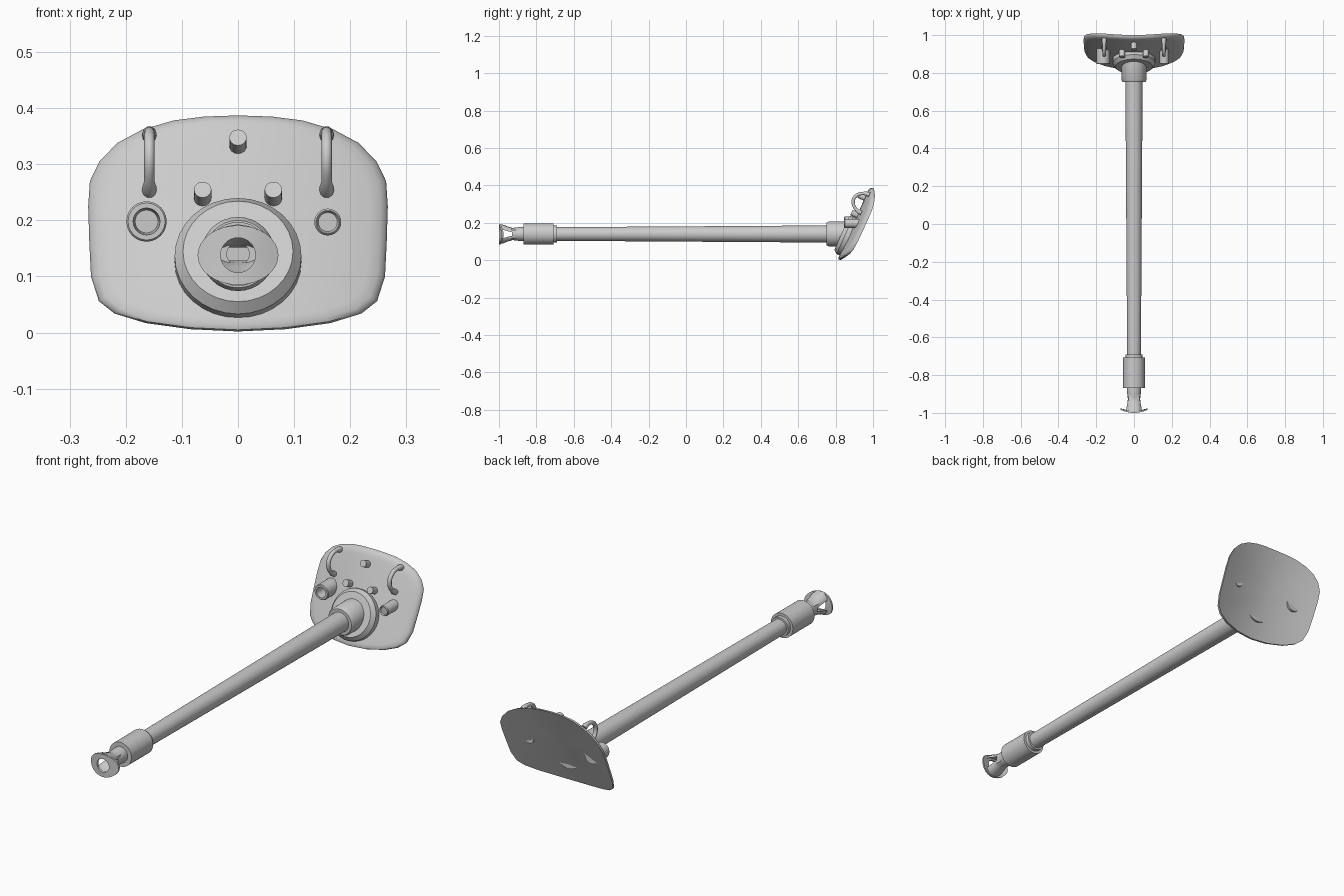
import bpy, bmesh, math
from mathutils import Vector, Matrix

if "Cube" in bpy.data.objects:
    bpy.data.objects.remove(bpy.data.objects["Cube"])

grey = bpy.data.materials.new("light_grey")
grey.diffuse_color = (0.6, 0.6, 0.6, 1)
grey.use_nodes = True
grey.node_tree.nodes["Principled BSDF"].inputs["Base Color"].default_value = grey.diffuse_color
SLOPE = 0.445
NORMAL = Vector((0, -1, SLOPE)).normalized()
AXIS_Z = 0.14


def surf(x, z):
    """Front surface of the curved, leaning plate."""
    return 0.808 + SLOPE * z + 0.68 * x * x


def finish(name, bm, angle=35):
    bmesh.ops.recalc_face_normals(bm, faces=bm.faces)
    me = bpy.data.meshes.new(name)
    bm.to_mesh(me)
    bm.free()
    me.materials.append(grey)
    ob = bpy.data.objects.new(name, me)
    bpy.context.collection.objects.link(ob)
    bpy.ops.object.select_all(action='DESELECT')
    ob.select_set(True)
    bpy.context.view_layer.objects.active = ob
    bpy.ops.object.shade_smooth_by_angle(angle=math.radians(angle))
    return ob


def bridge(bm, rings, closed=False):
    pairs = list(zip(rings, rings[1:]))
    if closed:
        pairs.append((rings[-1], rings[0]))
    for a, b in pairs:
        n = len(a)
        for i in range(n):
            bm.faces.new((a[i], a[(i + 1) % n], b[(i + 1) % n], b[i]))


def lathe(name, profile, origin, axis=(0, -1, 0), n=32, closed=False):
    """Turn (distance, radius) pairs around an axis."""
    bm = bmesh.new()
    rot = Vector((0, 0, 1)).rotation_difference(Vector(axis)).to_matrix()
    o = Vector(origin)
    rings = [[bm.verts.new(o + rot @ Vector((r * math.cos(t), r * math.sin(t), d)))
              for t in (2 * math.pi * i / n for i in range(n))] for d, r in profile]
    bridge(bm, rings, closed)
    if not closed:
        bm.faces.new(rings[0])
        bm.faces.new(rings[-1])
    return finish(name, bm)


# Curved plate: concentric rings of one outline, front and back
half = [(0, .387), (.06, .385), (.115, .378), (.17, .362), (.215, .338), (.247, .305),
        (.264, .27), (.267, .225), (.265, .16), (.262, .1), (.248, .056), (.22, .034),
        (.165, .017), (.085, .006), (0, .002)]
outline = half + [(-x, z) for x, z in half[-2:0:-1]]
bm = bmesh.new()
rings = []
for s, off in [(.08, .02), (.35, .02), (.7, .02), (1, .02), (1, .013), (.985, .006),
               (.95, .001), (.88, 0), (.7, 0), (.35, 0), (.08, 0)]:
    ring = []
    for x, z in outline:
        px, pz = x * s, .195 + (z - .195) * s
        ring.append(bm.verts.new((px, surf(px, pz) + off, pz)))
    rings.append(ring)
bridge(bm, rings)
bm.faces.new(rings[0])
bm.faces.new(rings[-1])
finish("plate", bm, 40)

# Tilted mounting disc and the straight collar through it
lathe("mount_disc", [(-.01, .113), (.016, .113), (.036, .098)],
      (0, surf(0, .13), .13), NORMAL)
lathe("mount_collar", [(0, .066), (.108, .066), (.118, .06)], (0, .87, AXIS_Z))

# Long tapering tube, sleeve and neck
lathe("tube", [(0, .046), (1.55, .036)], (0, .8, AXIS_Z))
lathe("sleeve", [(0, .045), (.018, .045), (.018, .057), (.178, .057), (.178, .037),
                 (.2, .037), (.24, .032), (.24, .02), (.15, .02)], (0, -.69, AXIS_Z))

# End fork: an upper and a lower arm flaring forward
for name, sgn in (("upper_arm", 1), ("lower_arm", -1)):
    bm = bmesh.new()
    rings = []
    for y, lo, hi, w in [(-.905, .012, .033, .032), (-.93, .016, .033, .033),
                         (-.955, .026, .041, .036), (-.975, .036, .049, .04),
                         (-.992, .036, .053, .042)]:
        # arched cross-section
        sec = [(-w, lo * .6), (-w * .9, hi * .68), (-w * .5, hi * .93), (0, hi),
               (w * .5, hi * .93), (w * .9, hi * .68), (w, lo * .6),
               (w * .55, lo * .93), (0, lo), (-w * .55, lo * .93)]
        rings.append([bm.verts.new((x, y, AXIS_Z + sgn * z)) for x, z in sec])
    bridge(bm, rings)
    bm.faces.new(rings[0])
    bm.faces.new(rings[-1])
    finish(name, bm, 40)

# Oval end flange with a round opening, its side tips bent back
bm = bmesh.new()
rings = []
for a, b, d in [(.072, .053, 0), (.05, .042, 0), (.031, .031, 0),
                (.031, .031, .01), (.05, .042, .01), (.072, .053, .008)]:
    ring = []
    for i in range(32):
        t = 2 * math.pi * i / 32
        x = a * math.cos(t)
        ring.append(bm.verts.new((x, -1 + d + 3.2 * x * x, AXIS_Z - .002 + b * math.sin(t))))
    rings.append(ring)
bridge(bm, rings, closed=True)
finish("end_flange", bm)

# Three short pegs standing square to the plate
for name, x, z in (("top_peg", 0, .333), ("left_peg", -.063, .24), ("right_peg", .063, .24)):
    lathe(name, [(-.01, .0155), (.036, .0155)], (x, surf(x, z), z), NORMAL, 16)

# Two open cups facing forward, a large and a small one
for name, x, z, r, ri, dep in (("large_cup", -.163, .198, .036, .024, .05),
                               ("small_cup", .16, .197, .024, .02, .006)):
    lathe(name, [(0, r), (.08, r), (.084, r - .003), (.084, ri), (.084 - dep, ri * .85)],
          (x, .93, z), n=24)

# Curved grab handles with a foot at each end
for name, x in (("left_handle", -.158), ("right_handle", .158)):
    top = Vector((x, surf(x, .35), .35))
    low = Vector((x, surf(x, .252), .252))
    mid, r = (top + low) / 2, (top - low).length / 2
    up = (top - low).normalized()
    bm = bmesh.new()
    rings = []
    for i in range(15):
        t = math.pi * i / 14
        out = up * math.cos(t) * r + NORMAL * math.sin(t) * .068
        foot = 1.35 if i in (0, 1, 13, 14) else 1
        rad = out.normalized()
        rings.append([bm.verts.new(mid + out + foot * .0095 * (
            Vector((1, 0, 0)) * math.cos(p) + rad * math.sin(p)))
            for p in (2 * math.pi * k / 10 for k in range(10))])
    bridge(bm, rings)
    bm.faces.new(rings[0])
    bm.faces.new(rings[-1])
    finish(name, bm, 45)
